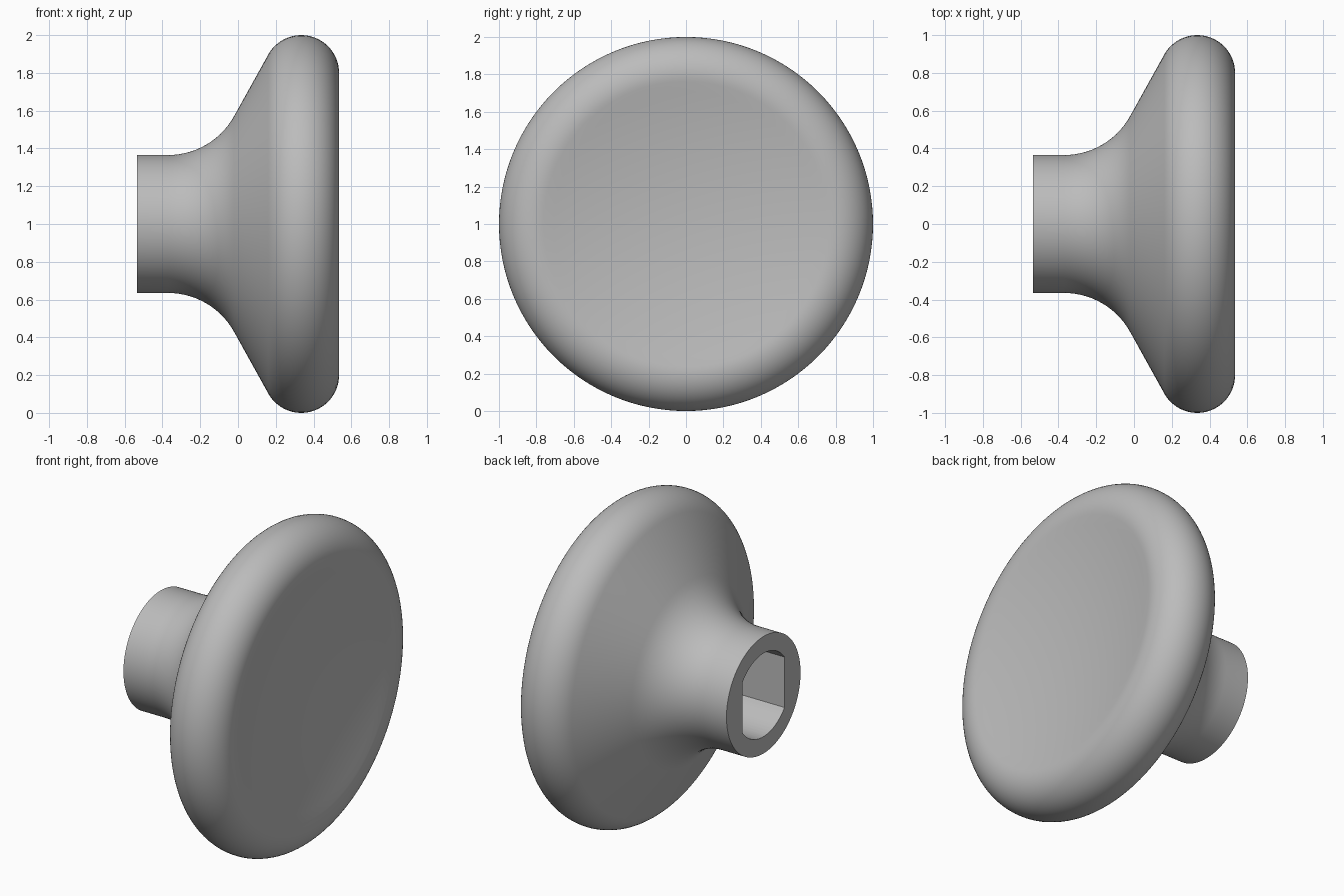
import bpy
import bmesh
from math import sin, cos, tan, pi, radians, sqrt, asin, acos

SEGMENTS = 128
AXIS_Z = 1.0            # height of the turning axis, which runs along x
END_X = -0.535          # open end of the neck
NECK_R = 0.365
RIM_X, RIM_R, RIM_ROUND = 0.335, 0.8, 0.2
CONE = radians(61)      # slope of the flared back
FILLET = 0.4            # curve between neck and flare
DISH = 4.0              # radius of the hollow front

if "Cube" in bpy.data.objects:
    bpy.data.objects.remove(bpy.data.objects["Cube"], do_unlink=True)


def arc(cx, cr, radius, start, end, steps):
    """Points (x, r) along a circular arc."""
    angles = [start + (end - start) * i / steps for i in range(steps + 1)]
    return [(cx + radius * cos(a), cr + radius * sin(a)) for a in angles]


def new_object(name, bm):
    bmesh.ops.recalc_face_normals(bm, faces=bm.faces)
    mesh = bpy.data.meshes.new(name)
    bm.to_mesh(mesh)
    bm.free()
    obj = bpy.data.objects.new(name, mesh)
    bpy.context.collection.objects.link(obj)
    obj.location.z = AXIS_Z
    return obj


def lathe(name, profile):
    """Turn an (x, r) profile around the x axis."""
    bm = bmesh.new()
    verts = [bm.verts.new((x, 0, r)) for x, r in profile]
    edges = [bm.edges.new(pair) for pair in zip(verts, verts[1:])]
    bmesh.ops.spin(bm, geom=verts + edges, cent=(0, 0, 0), axis=(1, 0, 0),
                   angle=2 * pi, steps=SEGMENTS)
    bmesh.ops.remove_doubles(bm, verts=bm.verts, dist=0.0001)
    return new_object(name, bm)


# Knob profile: neck, fillet, straight flare, rounded rim, hollow front
flare_x = RIM_X - RIM_ROUND * sin(CONE)
flare_r = RIM_R + RIM_ROUND * cos(CONE)
corner_x = flare_x - (flare_r - NECK_R) / tan(CONE)
fillet_x = corner_x - FILLET * tan(CONE / 2)
tilt = asin(RIM_R / (DISH + RIM_ROUND))
dish_x = RIM_X + (DISH + RIM_ROUND) * cos(tilt)

profile = [(END_X, 0), (END_X, NECK_R)]
profile += arc(fillet_x, NECK_R + FILLET, FILLET, -pi / 2, CONE - pi / 2, 14)
profile += arc(RIM_X, RIM_R, RIM_ROUND, CONE + pi / 2, -tilt, 28)
profile += arc(dish_x, 0, DISH, pi - tilt, pi, 14)[1:]
knob = lathe("knob", profile)

# Shaft socket: round hole with a flat on each side
HOLE_R, FLAT_Y, DEPTH = 0.26, 0.207, 0.55
half = asin(FLAT_Y / HOLE_R)
outline = []
for middle in (pi / 2, -pi / 2):
    outline += arc(0, 0, HOLE_R, middle - half, middle + half, 20)
bm = bmesh.new()
base = bm.faces.new([bm.verts.new((END_X - 0.1, y, z)) for y, z in outline])
pushed = bmesh.ops.extrude_face_region(bm, geom=[base], use_keep_orig=True)
moved = [v for v in pushed["geom"] if isinstance(v, bmesh.types.BMVert)]
bmesh.ops.translate(bm, verts=moved, vec=(DEPTH + 0.1, 0, 0))
socket = new_object("socket_cutter", bm)
socket.hide_render = True

cut = knob.modifiers.new("socket", "BOOLEAN")
cut.operation = "DIFFERENCE"
cut.solver = "EXACT"
cut.object = socket
bpy.ops.object.select_all(action="DESELECT")
bpy.context.view_layer.objects.active = knob
knob.select_set(True)
bpy.ops.object.modifier_apply(modifier="socket")
bpy.data.objects.remove(socket, do_unlink=True)
bpy.ops.object.shade_smooth_by_angle(angle=radians(30))

# Plain grey finish
grey = bpy.data.materials.new("grey")
grey.use_nodes = True
colour = (0.5, 0.5, 0.5, 1)
grey.diffuse_color = colour
grey.node_tree.nodes["Principled BSDF"].inputs["Base Color"].default_value = colour
knob.data.materials.clear()
knob.data.materials.append(grey)
